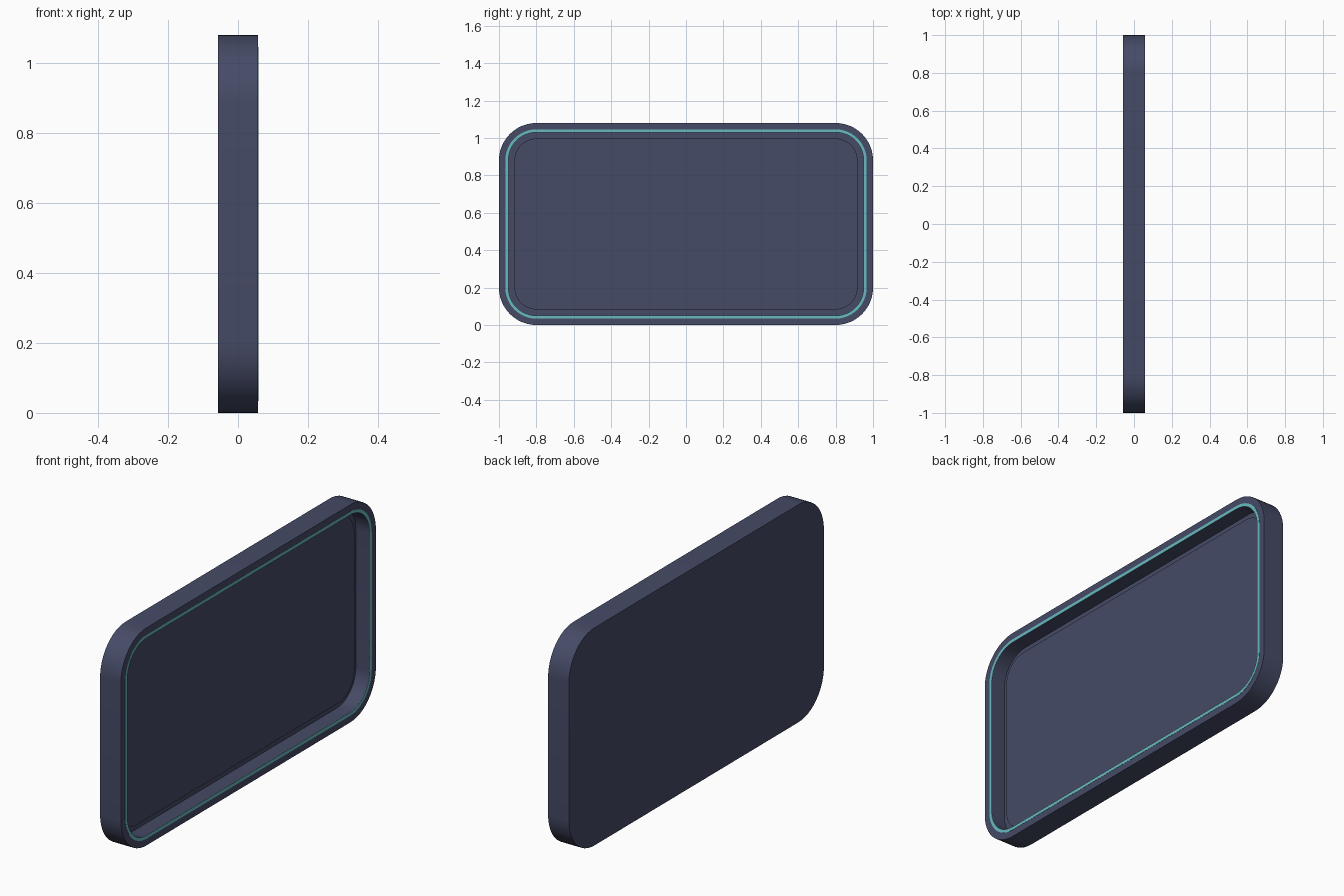
import bpy
import bmesh
import math

if "Cube" in bpy.data.objects:
    bpy.data.objects.remove(bpy.data.objects["Cube"], do_unlink=True)

LENGTH, HEIGHT, RADIUS = 2.0, 1.08, 0.2
FRONT = 0.057          # x of the open rim; the closed back is at -FRONT
FLOOR = FRONT - 0.075  # x of the tray floor
STEPS = 12             # segments per rounded corner


def make_material(name, color):
    mat = bpy.data.materials.new(name)
    mat.use_nodes = True
    mat.diffuse_color = (*color, 1)
    mat.node_tree.nodes["Principled BSDF"].inputs["Base Color"].default_value = (*color, 1)
    return mat


def rounded_loop(bm, inset, x):
    """Ring of vertices on a rounded rectangle in the yz plane."""
    r = RADIUS - inset
    cy, cz = LENGTH / 2 - RADIUS, HEIGHT / 2 - RADIUS
    ring = []
    for corner, (sy, sz) in enumerate([(1, 1), (-1, 1), (-1, -1), (1, -1)]):
        for i in range(STEPS + 1):
            a = math.pi / 2 * (corner + i / STEPS)
            ring.append(bm.verts.new((x, sy * cy + r * math.cos(a),
                                      HEIGHT / 2 + sz * cz + r * math.sin(a))))
    return ring


def build(name, profile, mat, closed_ring=False):
    """Join rounded loops given as (inset, x); cap both ends or close the ring."""
    bm = bmesh.new()
    rings = [rounded_loop(bm, inset, x) for inset, x in profile]
    pairs = list(zip(rings, rings[1:]))
    if closed_ring:
        pairs.append((rings[-1], rings[0]))
    else:
        bm.faces.new(rings[0][::-1])
        bm.faces.new(rings[-1])
    for a, b in pairs:
        for i in range(len(a)):
            j = (i + 1) % len(a)
            bm.faces.new((a[i], a[j], b[j], b[i]))
    bmesh.ops.recalc_face_normals(bm, faces=bm.faces)
    mesh = bpy.data.meshes.new(name)
    bm.to_mesh(mesh)
    bm.free()
    mesh.materials.append(mat)
    obj = bpy.data.objects.new(name, mesh)
    bpy.context.collection.objects.link(obj)
    bpy.ops.object.select_all(action="DESELECT")
    obj.select_set(True)
    bpy.context.view_layer.objects.active = obj
    bpy.ops.object.shade_smooth_by_angle(angle=math.radians(30))
    return obj


slate = make_material("slate_blue", (0.061, 0.070, 0.133))
teal = make_material("teal_trim", (0.14, 0.50, 0.53))

# Tray: closed back, outer side, rim, inner wall, floor
build("tray_frame", [(0, -FRONT), (0, FRONT), (0.05, FRONT), (0.05, FLOOR)], slate)

# Slightly raised panel inside the recess
build("inner_panel", [(0.083, FLOOR - 0.005), (0.083, FLOOR + 0.015)], slate)

# Thin trim line along the inner edge of the rim
build("rim_trim", [(0.034, FRONT - 0.002), (0.034, FRONT + 0.001),
                   (0.05, FRONT + 0.001), (0.05, FRONT - 0.002)], teal, closed_ring=True)
